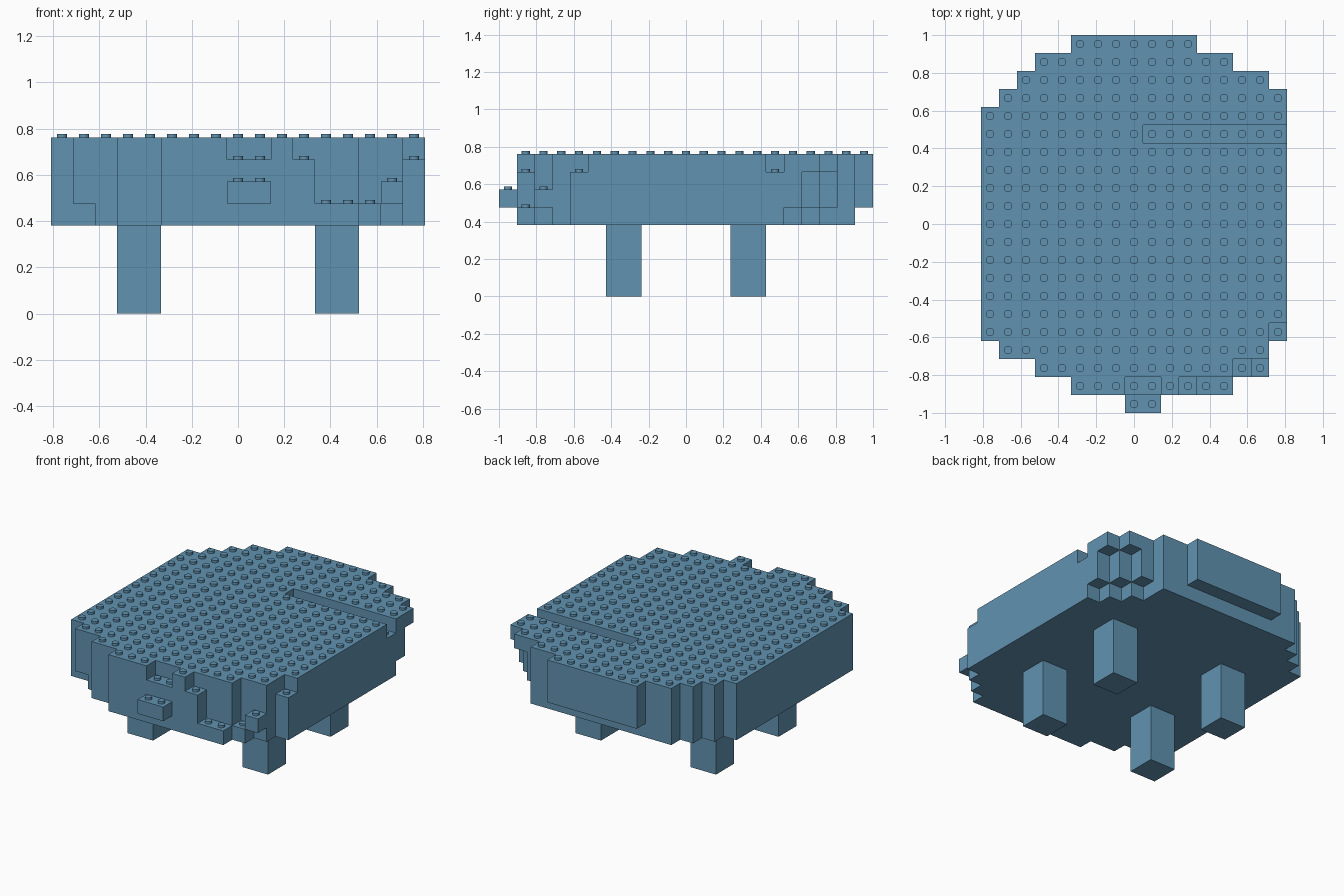
import bpy, bmesh
from mathutils import Matrix, Vector

PITCH = 2 / 21                      # stud spacing, also the brick height
STUD_RADIUS, STUD_HEIGHT = 0.022, 0.016
LEG_LEVELS = 4

cube = bpy.data.objects.get("Cube")
if cube:
    bpy.data.objects.remove(cube, do_unlink=True)

blue = bpy.data.materials.new("dusty blue")
blue.use_nodes = True
colour = (0.12, 0.29, 0.44, 1)
blue.diffuse_color = colour
blue.node_tree.nodes["Principled BSDF"].inputs["Base Color"].default_value = colour


def finish(bm, name):
    """Turn a bmesh into a named, coloured object."""
    mesh = bpy.data.meshes.new(name)
    bm.to_mesh(mesh)
    bm.free()
    mesh.materials.append(blue)
    obj = bpy.data.objects.new(name, mesh)
    bpy.context.collection.objects.link(obj)
    return obj


def add_brick(bm, first_col, last_col, first_row, last_row, level):
    """Add one brick that covers a block of grid cells."""
    size = Vector((last_col - first_col + 1, last_row - first_row + 1, 1)) * PITCH
    centre = Vector((first_col + last_col, first_row + last_row, level * 2 + 1)) * PITCH / 2
    place = Matrix.Translation(centre) @ Matrix.Diagonal(size).to_4x4()
    bmesh.ops.create_cube(bm, size=1, matrix=place)


def run(row, first_col, last_col):
    """Cells of one straight strip in a row."""
    return {(col, row) for col in range(first_col, last_col + 1)}


def add_layer(name, cells, level):
    """Cut a layer's cells into bricks, with joints staggered by level."""
    bm = bmesh.new()
    open_bricks = {}
    rows = [row for col, row in cells]
    for row in range(min(rows), max(rows) + 2):
        spans, start = set(), None
        for col in sorted(col for col, r in cells if r == row):
            if start is None or (col - 1, row) not in cells or (col + level * 2) % 5 == 0:
                start = col
            if (col + 1, row) not in cells or (col + 1 + level * 2) % 5 == 0:
                spans.add((start, col))
        # A brick grows backward while the next row has the same span
        for span in set(open_bricks) - spans:
            add_brick(bm, *span, open_bricks.pop(span), row - 1, level)
        for span in spans:
            open_bricks.setdefault(span, row)
    finish(bm, name)


# Rounded outline shared by the layers: half widths of the stepped end rows
half_widths = {row: 8 for row in range(-6, 7)}
half_widths.update(zip((-9, -8, -7), (3, 5, 7)))
half_widths.update(zip((7, 8, 9, 10), (7, 6, 5, 3)))
outline = set()
for row, half in half_widths.items():
    outline |= run(row, -half, half)

# Stepped back left corner, where the bottom is narrower and the top wider
bottom_corner = {(8, 6), (7, 7), (6, 8), (-7, -7)}
top_corner = {(8, 7), (7, 8)}
trench = run(5, 1, 8)
front_gaps = run(-9, 0, 1) | {(3, -9), (8, -6)}

layers = {
    "bottom_layer": (outline - run(10, -3, 3) - bottom_corner) | run(-9, 4, 5) | {(6, -8)},
    "lower_middle_layer": outline | run(-10, 0, 1) | {(7, -8)},
    "upper_middle_layer": outline,
    "top_layer": (outline | top_corner) - trench - front_gaps,
}

# Body layers, with studs on every cell that has nothing above it
studs_bm = bmesh.new()
stack = list(layers.values()) + [set()]
for i, (name, cells) in enumerate(layers.items()):
    level = LEG_LEVELS + i
    add_layer(name, cells, level)
    for col, row in sorted(cells - stack[i + 1]):
        spot = Vector((col, row, level + 1)) * PITCH
        spot.z += STUD_HEIGHT / 2
        bmesh.ops.create_cone(studs_bm, cap_ends=True, segments=16, radius1=STUD_RADIUS,
                              radius2=STUD_RADIUS, depth=STUD_HEIGHT,
                              matrix=Matrix.Translation(spot))
studs = finish(studs_bm, "studs")
bpy.ops.object.select_all(action="DESELECT")
studs.select_set(True)
bpy.context.view_layer.objects.active = studs
bpy.ops.object.shade_smooth_by_angle()

# Four legs, each a stack of two-by-two bricks
for side, col in (("right", -5), ("left", 4)):
    for end, row in (("front", -4), ("back", 3)):
        bm = bmesh.new()
        for level in range(LEG_LEVELS):
            add_brick(bm, col, col + 1, row, row + 1, level)
        finish(bm, f"{end}_{side}_leg")
